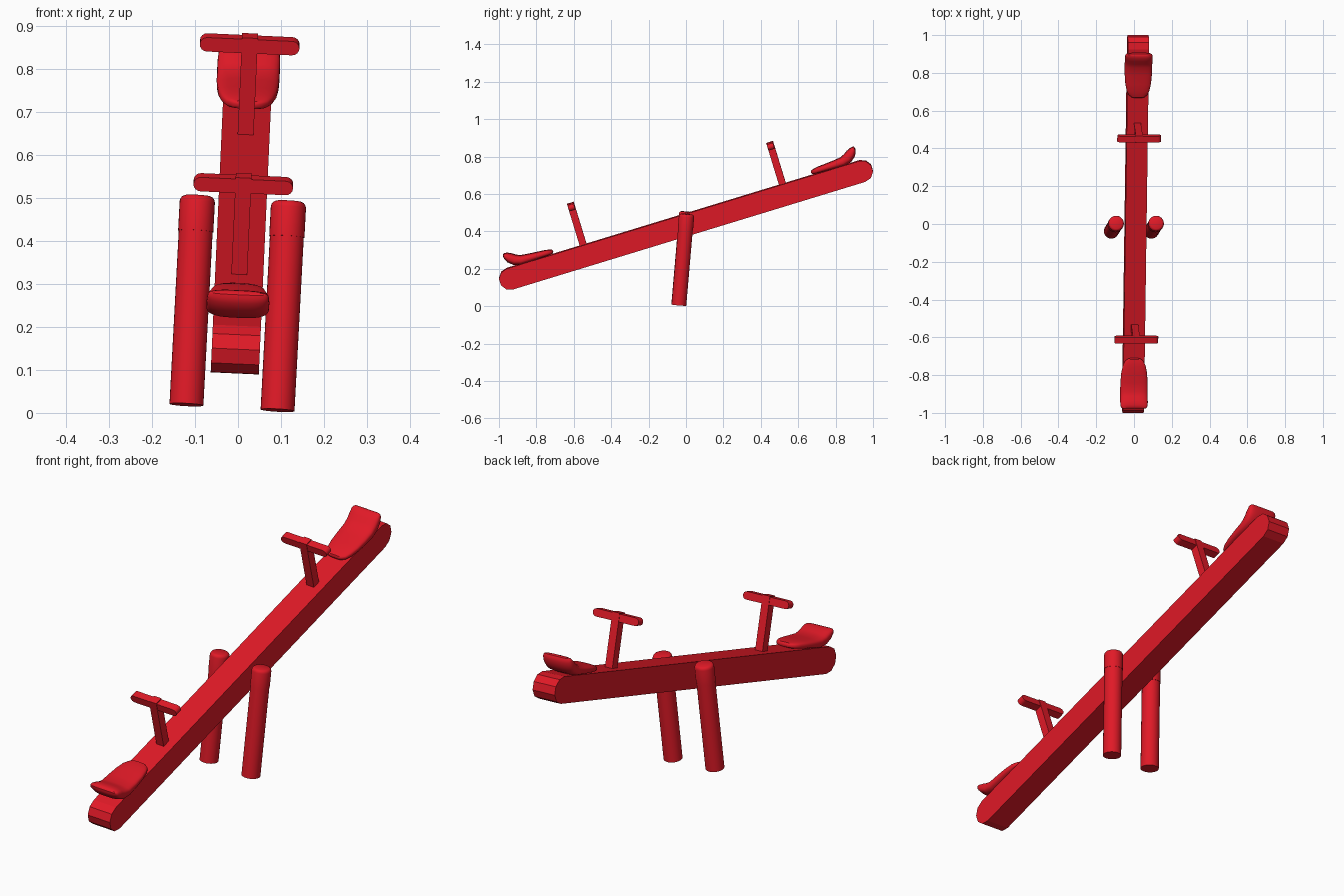
import bpy, bmesh
from math import radians, sin, cos, pi, copysign
from mathutils import Matrix, Vector

if "Cube" in bpy.data.objects:
    bpy.data.objects.remove(bpy.data.objects["Cube"])

RED = bpy.data.materials.new("red_paint")
RED.diffuse_color = (0.75, 0.01, 0.02, 1)
RED.use_nodes = True
RED.node_tree.nodes["Principled BSDF"].inputs["Base Color"].default_value = RED.diffuse_color

# Frame of the tilted plank: x across, y along, z away from its top
PLANK = (Matrix.Translation((0.008, 0, 0.435))
         @ Matrix.Rotation(radians(2.6), 4, 'Y')
         @ Matrix.Rotation(radians(17), 4, 'X'))


def make(name, bm, matrix, mirror=False, smooth=True):
    bmesh.ops.recalc_face_normals(bm, faces=bm.faces)
    me = bpy.data.meshes.new(name)
    bm.to_mesh(me)
    bm.free()
    me.materials.append(RED)
    ob = bpy.data.objects.new(name, me)
    bpy.context.collection.objects.link(ob)
    ob.matrix_world = matrix
    if smooth:
        bpy.ops.object.select_all(action='DESELECT')
        ob.select_set(True)
        bpy.context.view_layer.objects.active = ob
        bpy.ops.object.shade_smooth_by_angle(angle=radians(35))
    if mirror:
        m = ob.modifiers.new("other_end", 'MIRROR')
        m.use_axis = (False, True, False)
        m.use_mirror_merge = False
    return ob


def loft(rings):
    bm = bmesh.new()
    vs = [[bm.verts.new(p) for p in r] for r in rings]
    n = len(vs[0])
    for a, b in zip(vs, vs[1:]):
        for i in range(n):
            j = (i + 1) % n
            bm.faces.new((a[i], a[j], b[j], b[i]))
    bm.faces.new(vs[0][::-1])
    bm.faces.new(vs[-1])
    return bm


def stadium(half, r, seg):
    """Outline of a bar with rounded ends; half is the straight half length."""
    pts = []
    for side, start in ((1, -pi / 2), (-1, pi / 2)):
        for i in range(seg + 1):
            a = start + pi * i / seg
            pts.append((side * half + r * cos(a), r * sin(a)))
    return pts


# Plank with faceted round ends
outline = stadium(0.985, 0.058, 5)
make("plank", loft([[(x, y, z) for y, z in outline] for x in (-0.056, 0.056)]),
     PLANK, smooth=False)

# Handle stems
bm = bmesh.new()
bmesh.ops.create_cube(bm, size=1, matrix=Matrix.Translation((0, 0.557, 0.172))
                      @ Matrix.Diagonal((0.037, 0.038, 0.242, 1)))
make("handle_stem", bm, PLANK, mirror=True, smooth=False)

# Handle bars with rounded tips
outline = stadium(0.099, 0.017, 8)
make("handle_bar",
     loft([[(x, y, z + 0.272) for x, z in outline] for y in (0.540, 0.574)]),
     PLANK, mirror=True)

# Seats: (along, height, half thickness, half width), nose to curled back
stations = [(0.721, 0.073, 0.004, 0.020), (0.725, 0.073, 0.010, 0.034),
            (0.737, 0.073, 0.013, 0.049), (0.760, 0.075, 0.016, 0.060),
            (0.800, 0.076, 0.018, 0.068), (0.850, 0.077, 0.021, 0.072),
            (0.900, 0.079, 0.025, 0.073), (0.932, 0.090, 0.028, 0.073),
            (0.955, 0.108, 0.026, 0.073), (0.970, 0.124, 0.018, 0.071),
            (0.976, 0.131, 0.011, 0.067), (0.979, 0.135, 0.004, 0.060)]


def seat_ring(i):
    s, n, t, w = stations[i]
    a, b = stations[max(i - 1, 0)], stations[min(i + 1, len(stations) - 1)]
    d = Vector((b[0] - a[0], b[1] - a[1])).normalized()
    ring = []
    for k in range(32):
        c, q = cos(2 * pi * k / 32), sin(2 * pi * k / 32)
        x = w * copysign(abs(c) ** 0.65, c)
        h = t * copysign(abs(q) ** 0.65, q)
        ring.append((x, s - d.y * h, n + d.x * h))
    return ring


make("seat", loft([seat_ring(i) for i in range(len(stations))]),
     PLANK, mirror=True)


# Posts with rounded caps
def turned(profile):
    return loft([[(r * cos(2 * pi * k / 32), r * sin(2 * pi * k / 32), z)
                  for k in range(32)] for r, z in profile])


for side, bottom, top in (("left", (-0.120, -0.038, 0.019), (-0.094, 0.004, 0.505)),
                          ("right", (0.092, -0.038, 0.006), (0.118, 0.004, 0.492))):
    axis = Vector(top) - Vector(bottom)
    L = axis.length
    M = Matrix.Translation(bottom) @ axis.to_track_quat('Z', 'Y').to_matrix().to_4x4()
    make(side + "_post", turned([(0.0395, 0), (0.0395, L - 0.08)]), M)
    make(side + "_post_cap",
         turned([(0.041, L - 0.083), (0.041, L - 0.014), (0.0395, L - 0.008),
                 (0.036, L - 0.003), (0.030, L)]), M)
